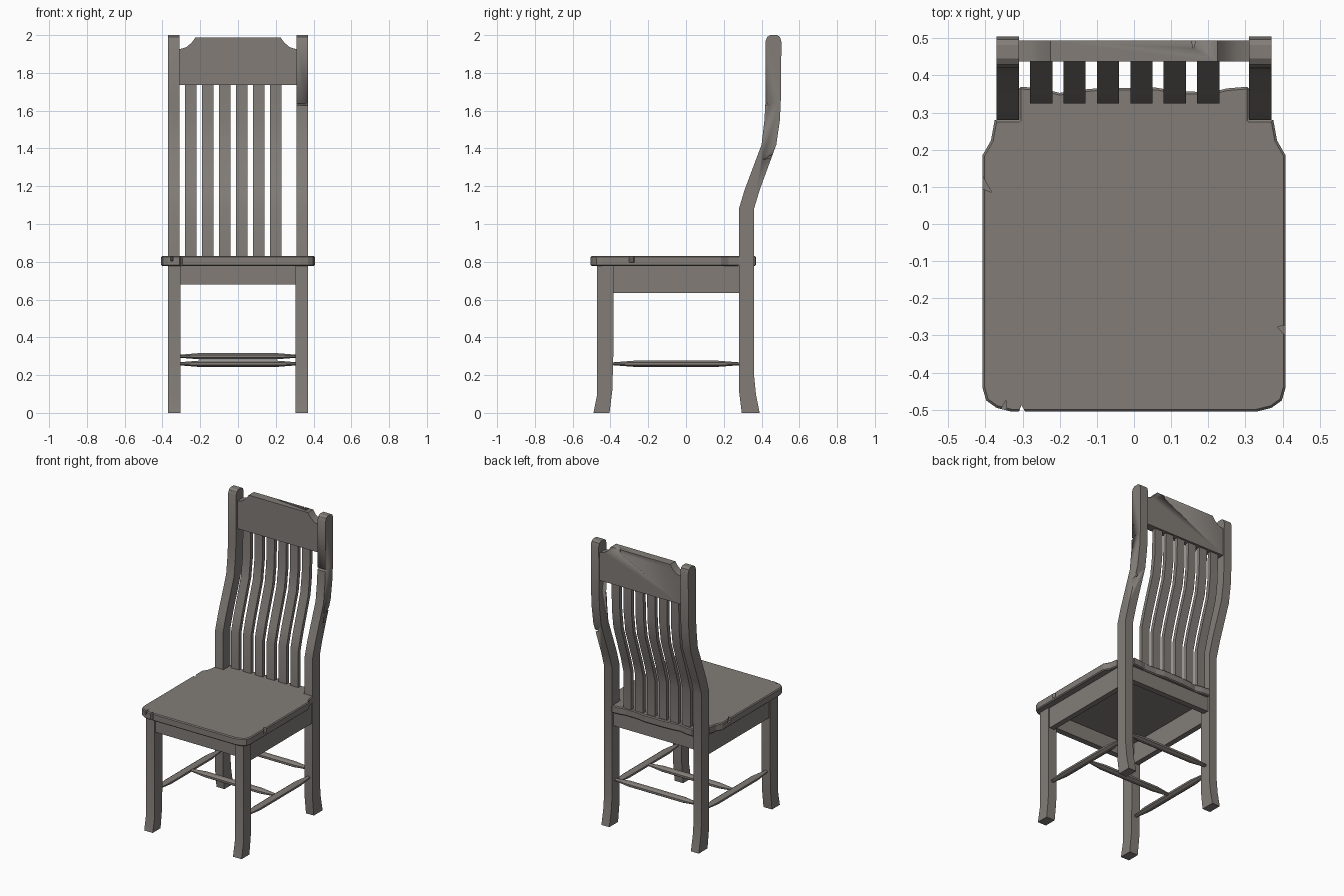
import bpy, bmesh
from math import cos, sin, pi, radians
from mathutils import Vector

if "Cube" in bpy.data.objects:
    bpy.data.objects.remove(bpy.data.objects["Cube"])

# Dark weathered wood
wood = bpy.data.materials.new("dark_wood")
wood.diffuse_color = (.223, .204, .187, 1)
wood.use_nodes = True
wood.node_tree.nodes["Principled BSDF"].inputs["Base Color"].default_value = wood.diffuse_color


def make_object(name, bm):
    bmesh.ops.recalc_face_normals(bm, faces=bm.faces)
    for f in bm.faces:
        f.smooth = True
    mesh = bpy.data.meshes.new(name)
    bm.to_mesh(mesh)
    bm.free()
    mesh.set_sharp_from_angle(angle=radians(30))
    mesh.materials.append(wood)
    ob = bpy.data.objects.new(name, mesh)
    bpy.context.collection.objects.link(ob)
    return ob


def prism(name, pts, axis, a, b, mirror=False):
    """Extrude a 2D outline along an axis from a to b."""
    place = {'x': lambda p, t: (t, p[0], p[1]),
             'y': lambda p, t: (p[0], t, p[1]),
             'z': lambda p, t: (p[0], p[1], t)}[axis]
    bm = bmesh.new()
    lo = [bm.verts.new(place(p, a)) for p in pts]
    hi = [bm.verts.new(place(p, b)) for p in pts]
    bm.faces.new(lo)
    bm.faces.new(hi)
    for i in range(len(pts)):
        j = (i + 1) % len(pts)
        bm.faces.new((lo[i], lo[j], hi[j], hi[i]))
    ob = make_object(name, bm)
    if mirror:
        ob.modifiers.new("mirror", 'MIRROR')
    return ob


def rect(a0, a1, b0, b1):
    return [(a0, b0), (a1, b0), (a1, b1), (a0, b1)]


def nick(ob, pts, axis, a, b):
    """Carve a small V-shaped wear mark."""
    cutter = prism("wear_cutter", pts, axis, a, b)
    cutter.hide_render = True
    cutter.display_type = 'WIRE'
    mod = ob.modifiers.new("wear", 'BOOLEAN')
    mod.operation = 'DIFFERENCE'
    mod.solver = 'EXACT'
    mod.object = cutter


def spindle(name, start, end, mirror=False):
    """Flattened eight-sided rod with tapered ends."""
    s, e = Vector(start), Vector(end)
    up = Vector((0, 0, 1))
    side = (e - s).normalized().cross(up)
    bm = bmesh.new()
    rings = []
    for t, w, h in ((0, .012, .008), (.17, .027, .0175), (.83, .027, .0175), (1, .012, .008)):
        c = s.lerp(e, t)
        rings.append([bm.verts.new(c + side * w * cos((k + .5) * pi / 4) + up * h * sin((k + .5) * pi / 4))
                      for k in range(8)])
    for r0, r1 in zip(rings, rings[1:]):
        for k in range(8):
            n = (k + 1) % 8
            bm.faces.new((r0[k], r0[n], r1[n], r1[k]))
    bm.faces.new(rings[0])
    bm.faces.new(rings[-1])
    ob = make_object(name, bm)
    if mirror:
        ob.modifiers.new("mirror", 'MIRROR')
    return ob


# Seat, notched around the back posts, with a worn rear edge
right = [(.33, -.505), (.37, -.495), (.398, -.475), (.408, -.44), (.408, .185),
         (.385, .225), (.375, .28), (.31, .28)]
rear = [(.31, .37), (.25, .365), (.21, .355), (.12, .357), (.06, .367), (-.09, .366),
        (-.16, .36), (-.2, .353), (-.25, .365), (-.31, .37)]
seat = prism("seat", right + rear + [(-x, y) for x, y in reversed(right)], 'z', .778, .83)
for f in seat.data.polygons:
    f.use_smooth = False
bev = seat.modifiers.new("edge", 'BEVEL')
bev.width = .006
bev.segments = 1
bev.angle_limit = 1.4
nick(seat, [(-.315, -.52), (-.303, -.487), (-.285, -.52)], 'z', .7, .9)
nick(seat, [(-.37, -.52), (-.345, -.475), (-.342, -.52)], 'z', .805, .9)
nick(seat, [(.42, -.27), (.386, -.277), (.42, -.315)], 'z', .795, .9)
nick(seat, [(-.42, .15), (-.383, .085), (-.42, .1)], 'z', .805, .9)

# Back posts: curved rear legs that run up to rounded tops
front_side = [(.295, 0), (.28, .12), (.28, 1.08), (.31, 1.18), (.40, 1.42), (.415, 1.55),
              (.42, 1.64), (.42, 1.965), (.43, 1.99), (.445, 2)]
back_side = [(.482, 2), (.497, 1.99), (.505, 1.965), (.502, 1.66), (.497, 1.55), (.478, 1.42),
             (.39, 1.18), (.36, 1.08), (.36, .2), (.37, .1), (.39, 0)]
posts = prism("back_posts", front_side + back_side, 'x', .31, .37, True)
nick(posts, [(.40, 1.65), (.436, 1.635), (.40, 1.618)], 'x', .3, .38)
nick(posts, [(.49, 1.385), (.405, 1.34), (.48, 1.36)], 'x', .35, .38)

# Front legs with feet kicked forward
prism("front_legs", [(-.49, 0), (-.405, 0), (-.39, .12), (-.385, .3), (-.385, .785),
                     (-.47, .785), (-.47, .1)], 'x', .305, .37, True)

# Aprons under the seat
prism("side_aprons", rect(-.39, .285, .635, .785), 'x', .325, .362, True)
prism("front_apron", rect(-.31, .31, .68, .785), 'y', -.46, -.42)
prism("back_apron", rect(-.315, .315, .68, .785), 'y', .305, .345)

# Crest rail with cut-away shoulders
half = [(.312, 1.735), (.312, 1.925), (.275, 1.935), (.245, 1.96), (.225, 1.988)]
crest = prism("crest_rail", half + [(-x, z) for x, z in reversed(half)], 'y', .437, .494)
nick(crest, [(.15, .51), (.16, .472), (.17, .51)], 'z', 1.965, 2.02)

# Six curved slats, parallel to the posts
path = [(.325, .80), (.325, 1.08), (.352, 1.18), (.432, 1.42), (.449, 1.55), (.453, 1.745)]
outline = path + [(y + .027, z) for y, z in reversed(path)]
for i in range(6):
    x = -.25 + .09 * i
    prism(f"slat_{i + 1}", outline, 'x', x - .03, x + .03)

# Stretchers: two sides, one crosswise between them, one at the back
spindle("side_stretchers", (.338, -.39, .26), (.338, .285, .26), True)
spindle("middle_stretcher", (-.32, -.05, .26), (.32, -.05, .26))
spindle("back_stretcher", (-.315, .32, .30), (.315, .32, .30))
